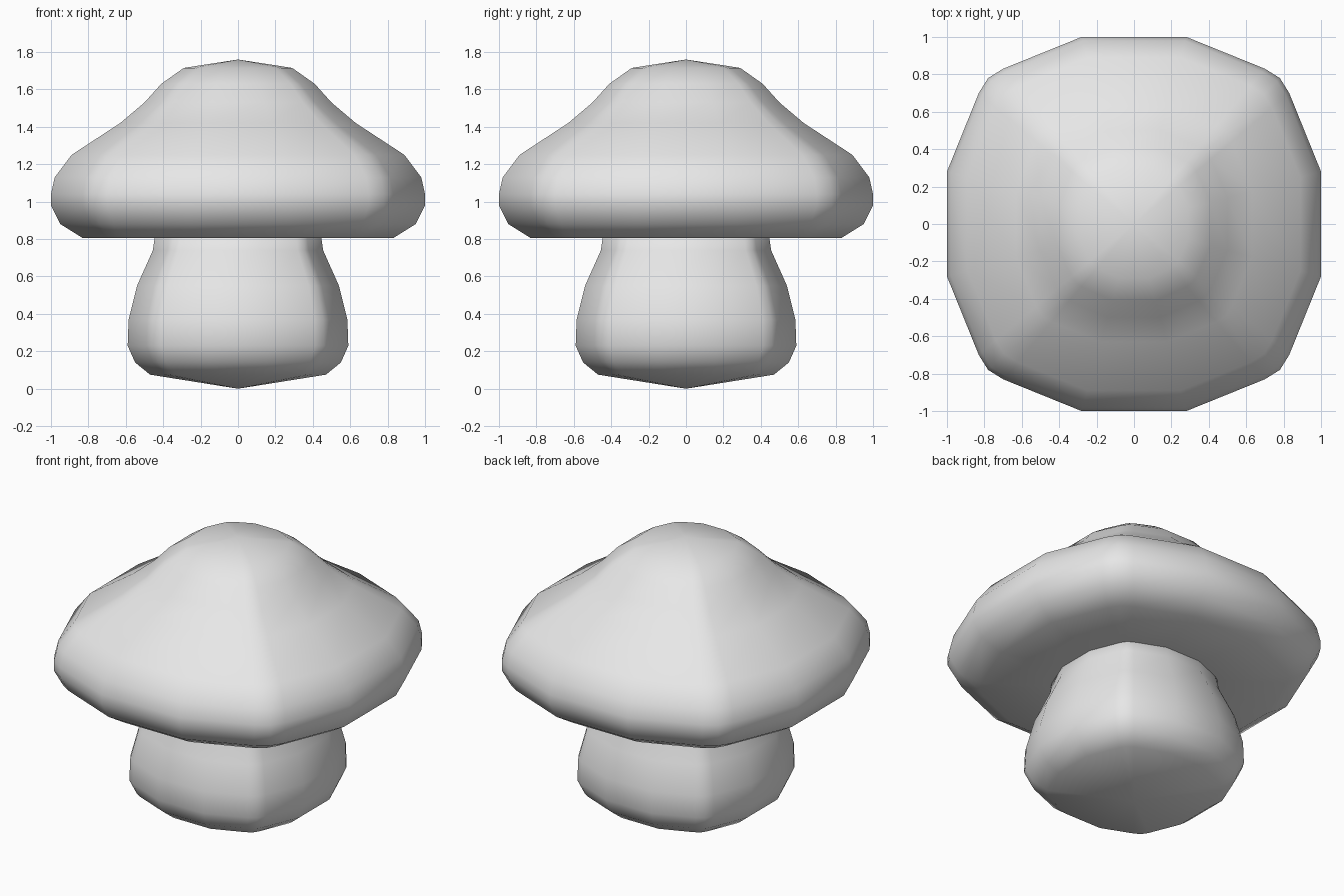
import bpy, bmesh, math

if "Cube" in bpy.data.objects:
    bpy.data.objects.remove(bpy.data.objects["Cube"], do_unlink=True)

grey = bpy.data.materials.new("plain grey")
grey.use_nodes = True
grey.diffuse_color = (0.8, 0.8, 0.8, 1)
grey.node_tree.nodes["Principled BSDF"].inputs["Base Color"].default_value = (0.8, 0.8, 0.8, 1)

# One quarter of the rounded-square outline, turned four times
QUARTER = [(1, -0.28), (1, 0.28), (0.83, 0.7), (0.78, 0.78), (0.7, 0.83)]
OUTLINE = []
for turn in range(4):
    for x, y in QUARTER:
        for _ in range(turn):
            x, y = -y, x
        OUTLINE.append((x, y))


def outline_point(x, y, squareness):
    """Blend between a circle and the rounded square."""
    r = math.hypot(x, y)
    k = squareness + (1 - squareness) * 1.038 / r
    return x * k, y * k


def lathe(name, profile):
    """Loft rings of (half width, height, squareness); zero width makes a pole."""
    bm = bmesh.new()
    rings = []
    for width, z, sq in profile:
        if width == 0:
            rings.append([bm.verts.new((0, 0, z))])
        else:
            pts = [outline_point(x, y, sq) for x, y in OUTLINE]
            rings.append([bm.verts.new((x * width, y * width, z)) for x, y in pts])
    n = len(OUTLINE)
    for low, high in zip(rings, rings[1:]):
        for i in range(n):
            j = (i + 1) % n
            if len(low) == 1:
                bm.faces.new((low[0], high[j], high[i]))
            elif len(high) == 1:
                bm.faces.new((low[i], low[j], high[0]))
            else:
                bm.faces.new((low[i], low[j], high[j], high[i]))
    bmesh.ops.recalc_face_normals(bm, faces=bm.faces)
    for f in bm.faces:
        f.smooth = True
    mesh = bpy.data.meshes.new(name)
    bm.to_mesh(mesh)
    bm.free()
    mesh.materials.append(grey)
    obj = bpy.data.objects.new(name, mesh)
    bpy.context.collection.objects.link(obj)
    return obj


# Bulging stem with a shallow pointed base
lathe("stem", [
    (0, 0, 1), (0.47, 0.075, 1), (0.55, 0.14, 1), (0.59, 0.23, 1),
    (0.585, 0.37, 1), (0.54, 0.55, 1), (0.455, 0.74, 1),
    (0.44, 0.85, 1), (0, 0.87, 1)])

# Wide cap: flat underside, rounded rim, flared slope and rounder crown
lathe("cap", [
    (0, 0.805, 1), (0.45, 0.805, 1), (0.83, 0.805, 1), (0.95, 0.88, 1),
    (1, 0.98, 1), (1, 1.04, 1), (0.98, 1.13, 1), (0.89, 1.25, 1),
    (0.63, 1.42, 1), (0.5, 1.53, 0.8), (0.41, 1.63, 0.6),
    (0.29, 1.715, 0.5), (0, 1.76, 1)])
